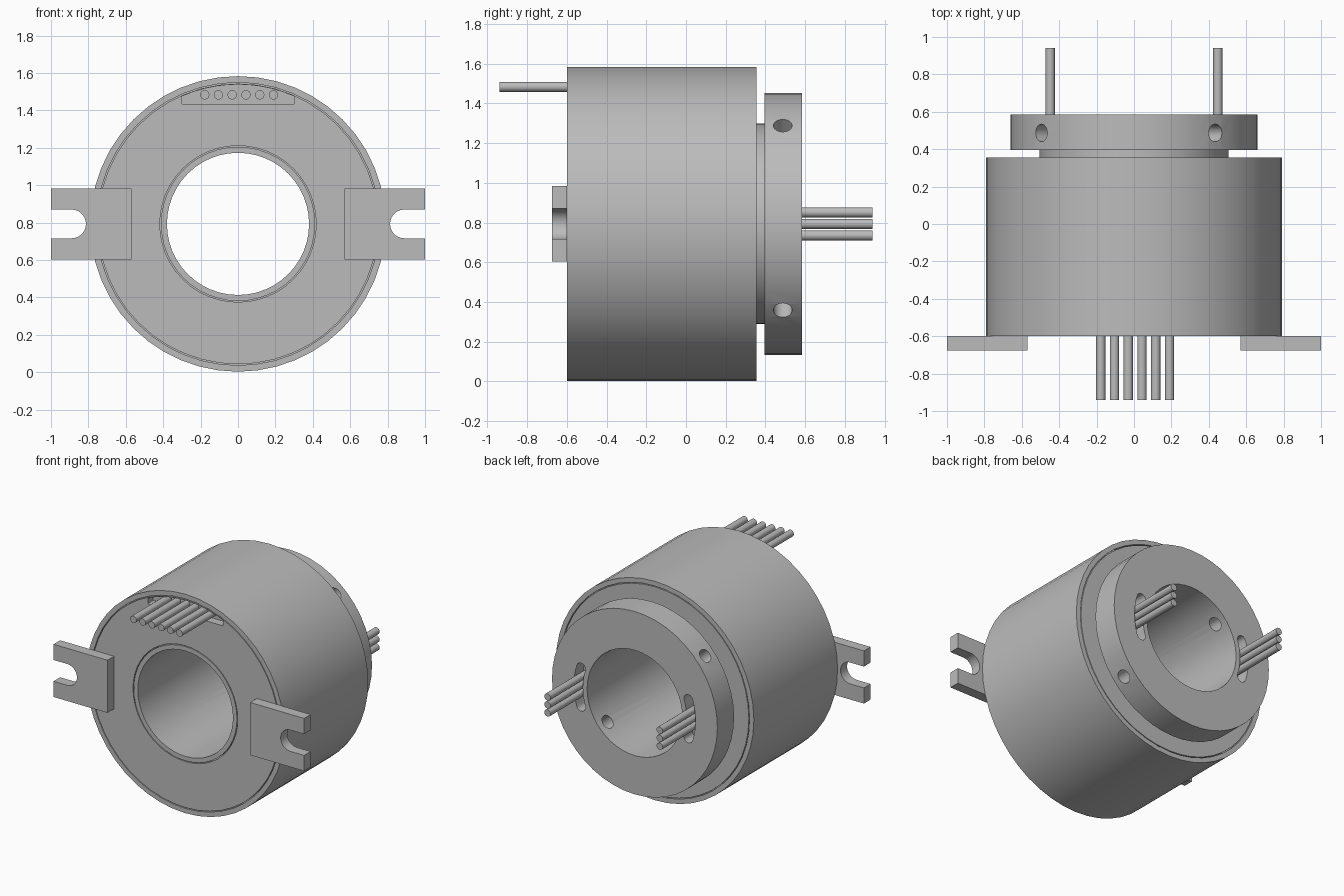
import bpy, bmesh
from math import sin, cos, pi, radians, sqrt
from mathutils import Vector

if "Cube" in bpy.data.objects:
    bpy.data.objects.remove(bpy.data.objects["Cube"], do_unlink=True)

AXIS_Z = 0.793
FRONT, BACK = -0.6, 0.355
FLANGE_BACK = 0.585
SEGMENTS = 48

grey = bpy.data.materials.new("plain grey")
grey.use_nodes = True
grey.diffuse_color = (0.5, 0.5, 0.5, 1)
grey.node_tree.nodes["Principled BSDF"].inputs["Base Color"].default_value = (0.5, 0.5, 0.5, 1)


def finish(bm, name):
    bmesh.ops.recalc_face_normals(bm, faces=bm.faces)
    mesh = bpy.data.meshes.new(name)
    bm.to_mesh(mesh)
    bm.free()
    mesh.materials.append(grey)
    obj = bpy.data.objects.new(name, mesh)
    bpy.context.collection.objects.link(obj)
    return obj


def lathe(name, profile):
    """Closed (radius, y) profile turned about the main axis."""
    bm = bmesh.new()
    rings = []
    for i in range(SEGMENTS):
        a = 2 * pi * i / SEGMENTS
        rings.append([bm.verts.new((r * cos(a), y, AXIS_Z + r * sin(a))) for r, y in profile])
    n = len(profile)
    for i in range(SEGMENTS):
        p, q = rings[i], rings[(i + 1) % SEGMENTS]
        for j in range(n):
            k = (j + 1) % n
            bm.faces.new((p[j], p[k], q[k], q[j]))
    return finish(bm, name)


def prism(name, outline, y0, y1, side=1):
    """Outline of (x, height above axis) extruded along y."""
    bm = bmesh.new()
    face = bm.faces.new([bm.verts.new((side * x, y0, AXIS_Z + z)) for x, z in outline])
    out = bmesh.ops.extrude_face_region(bm, geom=[face])
    moved = [v for v in out["geom"] if isinstance(v, bmesh.types.BMVert)]
    bmesh.ops.translate(bm, verts=moved, vec=(0, y1 - y0, 0))
    return finish(bm, name)


def rod(name, start, end, radius, sides=16):
    a, b = Vector(start), Vector(end)
    bm = bmesh.new()
    bmesh.ops.create_cone(bm, cap_ends=True, segments=sides, radius1=radius,
                          radius2=radius, depth=(b - a).length)
    obj = finish(bm, name)
    turn = (b - a).to_track_quat("Z", "Y").to_matrix().to_4x4()
    obj.data.transform(turn)
    obj.location = (a + b) / 2
    return obj


def arc(cx, cz, r, start, end, steps):
    angles = [radians(start + (end - start) * i / steps) for i in range(steps + 1)]
    return [(cx + r * cos(a), cz + r * sin(a)) for a in angles]


def cut(target, cutter):
    mod = target.modifiers.new("cut", "BOOLEAN")
    mod.operation, mod.solver, mod.object = "DIFFERENCE", "EXACT", cutter
    bpy.context.view_layer.objects.active = target
    bpy.ops.object.modifier_apply(modifier=mod.name)
    bpy.data.objects.remove(cutter, do_unlink=True)


def smooth(obj):
    bpy.ops.object.select_all(action="DESELECT")
    obj.select_set(True)
    bpy.context.view_layer.objects.active = obj
    bpy.ops.object.shade_smooth_by_angle(angle=radians(30))


# Outer housing with a hairline seam ring on each end
seam_in, seam_out, seam_depth = 0.75, 0.756, 0.02
housing = lathe("housing", [
    (0.418, FRONT), (seam_in, FRONT), (seam_in, FRONT + seam_depth),
    (seam_out, FRONT + seam_depth), (seam_out, FRONT), (0.79, FRONT),
    (0.79, BACK), (seam_out, BACK), (seam_out, BACK - seam_depth),
    (seam_in, BACK - seam_depth), (seam_in, BACK), (0.418, BACK)])

# Wire outlet recess at the top of the front face
half, rim = 0.3, 0.745
recess = [(-half, 0.642), (half, 0.642)]
for i in range(11):
    x = half - 2 * half * i / 10
    recess.append((x, sqrt(rim * rim - x * x)))
cut(housing, prism("recess_cutter", recess, FRONT - 0.1, FRONT + 0.06))

# Rotor: bore sleeve, neck and rear flange
rotor = lathe("rotor", [
    (0.38, FRONT), (0.412, FRONT), (0.412, BACK - 0.005), (0.505, BACK - 0.005),
    (0.505, 0.395), (0.66, 0.395), (0.66, FLANGE_BACK), (0.38, FLANGE_BACK)])

# Four radial screw holes through the flange
for i in range(4):
    a = radians(48.7 + 90 * i)
    ends = [(r * cos(a), 0.487, AXIS_Z + r * sin(a)) for r in (0.3, 0.75)]
    cut(rotor, rod("hole_cutter", *ends, 0.047, 24))

# Curved wire slots in the flange's rear face
slot_r, slot_w, sweep = 0.45, 0.035, 18
tip = (slot_r * cos(radians(sweep)), slot_r * sin(radians(sweep)))
slot = (arc(0, 0, slot_r + slot_w, -sweep, sweep, 8)
        + arc(*tip, slot_w, sweep, sweep + 180, 8)[1:-1]
        + arc(0, 0, slot_r - slot_w, sweep, -sweep, 8)
        + arc(tip[0], -tip[1], slot_w, 180 - sweep, 360 - sweep, 8)[1:-1])
for side in (1, -1):
    cut(rotor, prism("slot_cutter", slot, FLANGE_BACK - 0.1, FLANGE_BACK + 0.1, side))

smooth(housing)
smooth(rotor)

# Mounting tabs with open-ended slots
tab = ([(1, -0.19), (1, -0.077)] + arc(0.89, 0, 0.077, 270, 90, 14)
       + [(1, 0.077), (1, 0.19), (0.57, 0.19), (0.57, -0.19)])
for side, label in ((1, "left"), (-1, "right")):
    smooth(prism(label + "_mounting_tab", tab, -0.675, FRONT, side))

# Six front wires in a row
for i in range(6):
    x = -0.178 + 0.0735 * i
    smooth(rod(f"front_wire_{i + 1}", (x, -0.94, 1.483), (x, FRONT + 0.065, 1.483), 0.025))

# Three rear wires on each side
for side, label in ((1, "left"), (-1, "right")):
    for i in range(3):
        x, z = side * 0.448, AXIS_Z + 0.058 * (i - 1)
        smooth(rod(f"{label}_rear_wire_{i + 1}", (x, FLANGE_BACK - 0.105, z), (x, 0.94, z), 0.025))
